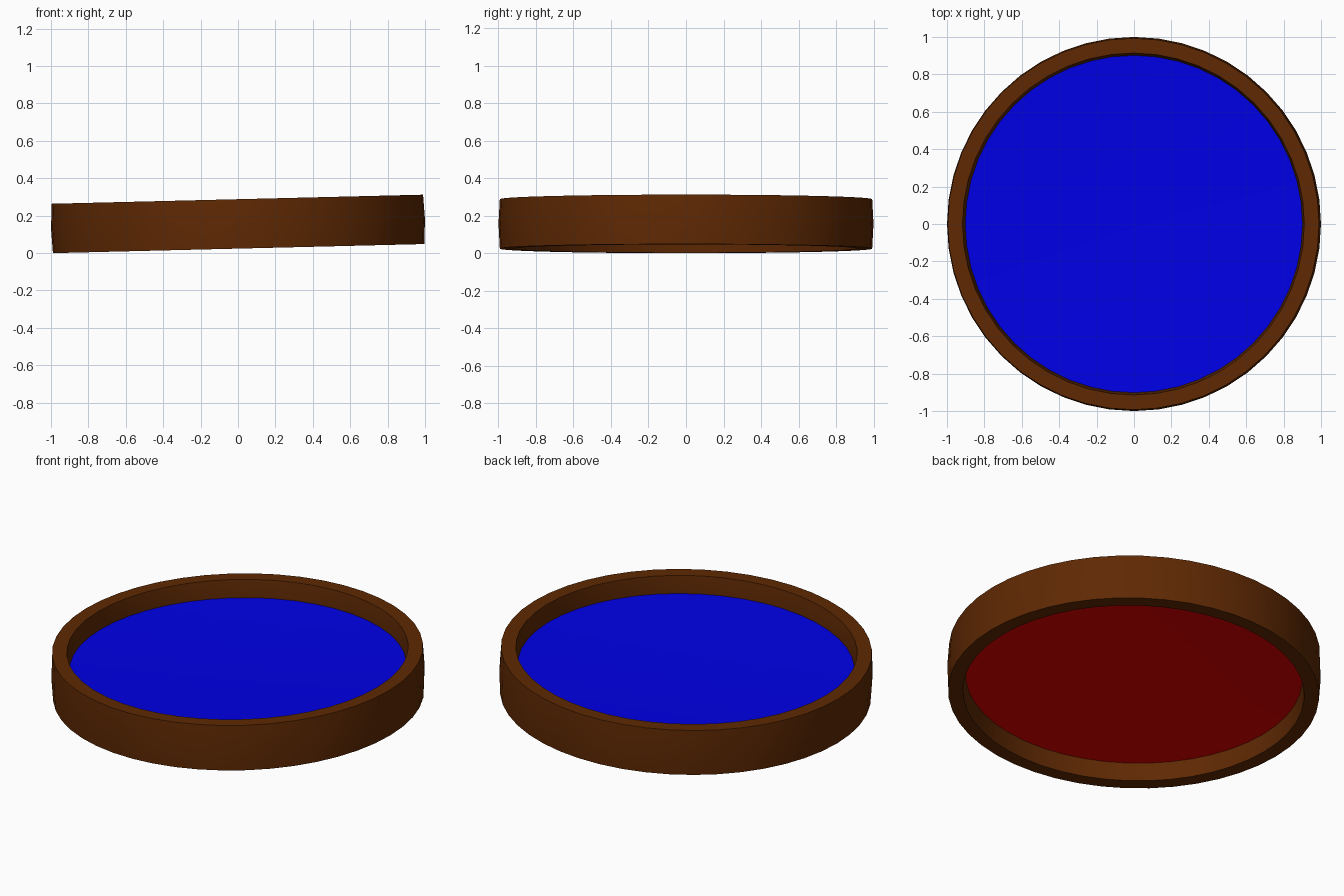
import bpy, bmesh, math
from mathutils import Matrix

old = bpy.data.objects.get("Cube")
if old:
    bpy.data.objects.remove(old, do_unlink=True)

SIDES = 48
HALF = 0.132                      # half height of the rim
TILT = math.radians(-1.4)
PLACE = Matrix.Translation((0, 0, 0.156)) @ Matrix.Rotation(TILT, 4, 'Y')


def material(name, rgb):
    mat = bpy.data.materials.new(name)
    mat.use_nodes = True
    mat.diffuse_color = (*rgb, 1)
    mat.node_tree.nodes["Principled BSDF"].inputs["Base Color"].default_value = (*rgb, 1)
    return mat


def lathe(name, profile, mats, closed):
    """Spin a (radius, height) outline around z and smooth it."""
    bm = bmesh.new()
    verts = [bm.verts.new((r, 0, z)) for r, z in profile]
    pairs = list(zip(verts, verts[1:]))
    if closed:
        pairs.append((verts[-1], verts[0]))
    edges = [bm.edges.new(p) for p in pairs]
    bmesh.ops.spin(bm, geom=verts + edges, cent=(0, 0, 0), axis=(0, 0, 1),
                   angle=math.tau, steps=SIDES, use_merge=True)
    bmesh.ops.remove_doubles(bm, verts=bm.verts, dist=0.0001)
    bmesh.ops.recalc_face_normals(bm, faces=bm.faces)
    mesh = bpy.data.meshes.new(name)
    bm.to_mesh(mesh)
    bm.free()
    mesh.transform(PLACE)
    for mat in mats:
        mesh.materials.append(mat)
    obj = bpy.data.objects.new(name, mesh)
    bpy.context.collection.objects.link(obj)
    bpy.ops.object.select_all(action='DESELECT')
    bpy.context.view_layer.objects.active = obj
    obj.select_set(True)
    bpy.ops.object.shade_smooth_by_angle(angle=math.radians(30))
    return obj


brown = material("wood brown", (0.115, 0.022, 0.001))
blue = material("bright blue", (0.0, 0.0, 0.8))
red = material("bright red", (0.8, 0.0, 0.0))

# Rim with slightly bulging walls
lathe("rim", [(0.993, -HALF), (1.0, 0), (0.993, HALF),
              (0.914, HALF), (0.898, 0), (0.914, -HALF)], [brown], True)

# Panel across the middle, slightly dished on both faces
RADIUS = 0.903
upper = [(RADIUS * t / 4, 0.015 + 0.015 * (t / 4) ** 2) for t in range(5)]
lower = [(r, -z) for r, z in reversed(upper)]
panel = lathe("panel", upper + lower, [blue, red], False)

# Blue above, red below
for face in panel.data.polygons:
    face.material_index = 1 if face.normal.z < 0 else 0
